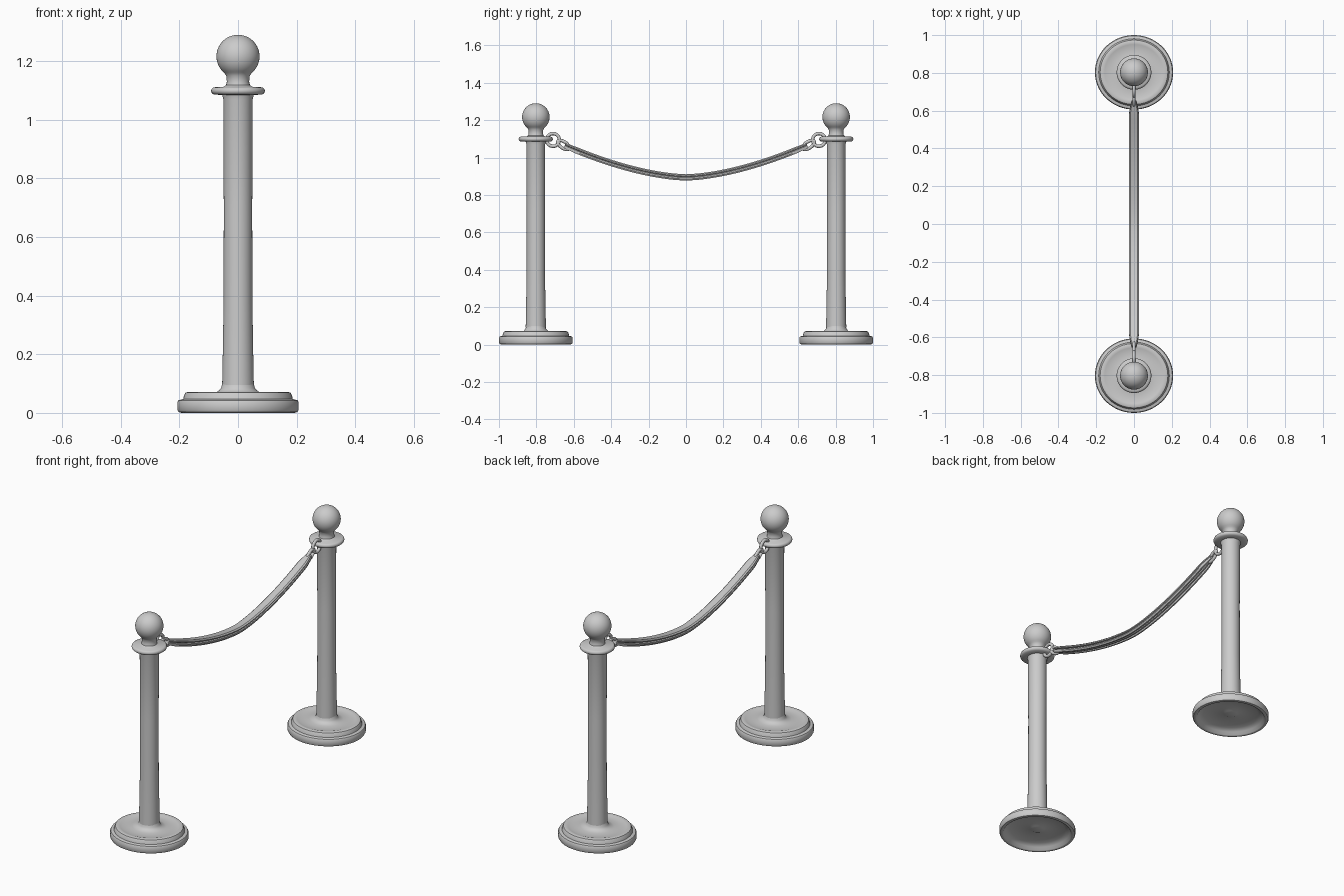
import bpy, bmesh, math
from mathutils import Vector

if "Cube" in bpy.data.objects:
    bpy.data.objects.remove(bpy.data.objects["Cube"])


def finish(name, bm, angle=40):
    bmesh.ops.remove_doubles(bm, verts=bm.verts, dist=1e-5)
    bmesh.ops.recalc_face_normals(bm, faces=bm.faces)
    me = bpy.data.meshes.new(name)
    bm.to_mesh(me)
    bm.free()
    ob = bpy.data.objects.new(name, me)
    bpy.context.collection.objects.link(ob)
    bpy.ops.object.select_all(action='DESELECT')
    ob.select_set(True)
    bpy.context.view_layer.objects.active = ob
    bpy.ops.object.shade_smooth_by_angle(angle=math.radians(angle))
    return ob


def lathe(name, profile, loc, steps=64):
    bm = bmesh.new()
    vs = [bm.verts.new((r, 0, z)) for r, z in profile]
    es = [bm.edges.new(p) for p in zip(vs, vs[1:])]
    bmesh.ops.spin(bm, geom=vs + es, cent=(0, 0, 0), axis=(0, 0, 1),
                   angle=math.tau, steps=steps)
    ob = finish(name, bm)
    ob.location = loc
    return ob


def sweep(name, rings, closed):
    """Skin a list of equal-length point rings."""
    bm = bmesh.new()
    rows = [[bm.verts.new(p) for p in ring] for ring in rings]
    pairs = list(zip(rows, rows[1:])) + ([(rows[-1], rows[0])] if closed else [])
    n = len(rows[0])
    for a, b in pairs:
        for i in range(n):
            j = (i + 1) % n
            bm.faces.new((a[i], a[j], b[j], b[i]))
    if not closed:
        bm.faces.new(rows[0])
        bm.faces.new(rows[-1])
    return finish(name, bm)


def link(name, centre, length, height, wire, tilt):
    """Oval ring standing in the yz plane, tilted about x."""
    rings = []
    for k in range(40):
        a = math.tau * k / 40
        ring = []
        for m in range(12):
            b = math.tau * m / 12
            off = wire * math.cos(b)
            y, z = (length + off) * math.cos(a), (height + off) * math.sin(a)
            ring.append((wire * math.sin(b),
                         centre[0] + y * math.cos(tilt) - z * math.sin(tilt),
                         centre[1] + y * math.sin(tilt) + z * math.cos(tilt)))
        rings.append(ring)
    return sweep(name, rings, True)


# Stepped foot with a hollow underside
base = [(0, .028), (.035, .03), (.05, .036), (.15, .03), (.175, .018), (.185, .003),
        (.192, 0), (.203, .003), (.207, .01), (.207, .036), (.203, .043), (.187, .047),
        (.184, .06), (.179, .069), (.17, .072), (.155, .07), (.14, .065), (.09, .068),
        (.068, .073), (.058, .084), (.054, .1), (0, .1)]
# Tapered pole, collar, neck and ball finial
ball = [(.0735 * math.cos(math.radians(a)), 1.2165 + .0735 * math.sin(math.radians(a)))
        for a in range(-50, 90, 7)]
post = [(0, .075), (.054, .095), (.052, .2), (.049, .38), (.0485, .7), (.05, 1.07),
        (.054, 1.085), (.083, 1.086), (.09, 1.092), (.092, 1.099), (.089, 1.107),
        (.082, 1.111), (.05, 1.112), (.041, 1.118), (.038, 1.13), (.04, 1.15)
        ] + ball + [(0, 1.29)]

for side, s in (("front", -1), ("back", 1)):
    foot = lathe(side + "_base", base, (0, s * .803, 0))
    foot.scale.y = .197 / .207
    lathe(side + "_post", post, (0, s * .803, 0))
    # Hanging ring and the oval eye on the barrier's end
    link(side + "_ring", (s * .711, 1.094), .034, .034, .009, 0)
    link(side + "_eye", (s * .655, 1.067), .036, .017, .009, s * .6)

# Sagging barrier strap with grooved sides and underside
half = [(.019, .017), (.026, .011), (.025, .005), (.017, .002), (.025, -.002),
        (.026, -.009), (.021, -.017), (.013, -.017), (.009, -.007), (.004, -.015)]
section = half + [(-x, n) for x, n in reversed(half)]
rings = []
for k in range(61):
    y = -.648 + 1.296 * k / 60
    z = .894 + .349 * abs(y) ** 1.65
    slope = math.copysign(.349 * 1.65 * abs(y) ** .65, y)
    normal = Vector((0, -slope, 1)).normalized()
    taper = min(1, .55 + (.648 - abs(y)) * 8)
    rings.append([Vector((x * taper, y, z)) + normal * n * (.6 + .4 * taper)
                  for x, n in section])
sweep("barrier_strap", rings, False)
